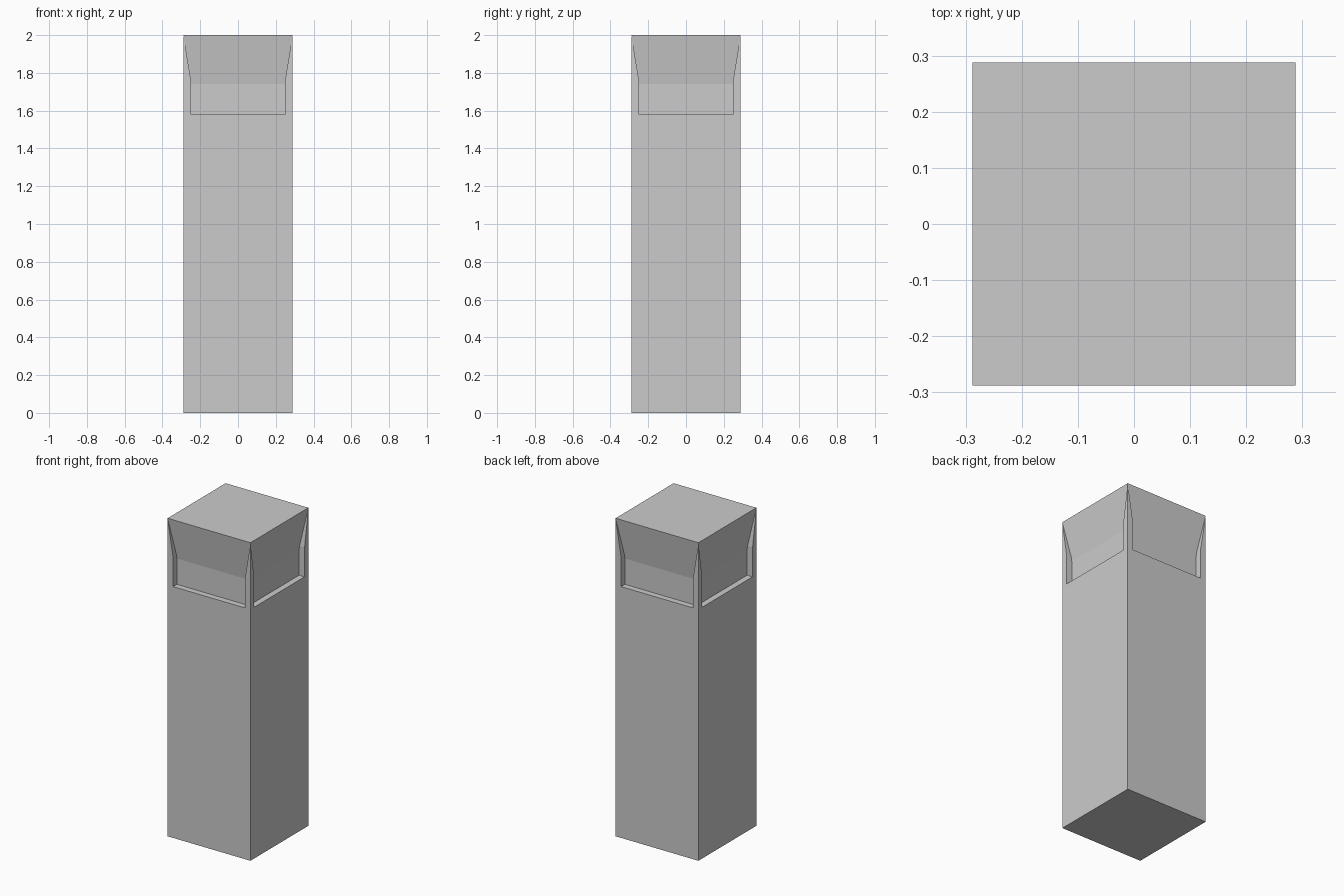
import bpy, bmesh

if "Cube" in bpy.data.objects:
    bpy.data.objects.remove(bpy.data.objects["Cube"])

W = 0.288    # outer half width
R = 0.25     # recessed half width


def loft(name, sections):
    """Stack square sections (x0, y0, x1, y1, z) into a closed solid."""
    bm = bmesh.new()
    rings = [[bm.verts.new(p) for p in ((x0, y0, z), (x1, y0, z), (x1, y1, z), (x0, y1, z))]
             for x0, y0, x1, y1, z in sections]
    for a, b in zip(rings, rings[1:]):
        for i in range(4):
            j = (i + 1) % 4
            bm.faces.new((a[i], a[j], b[j], b[i]))
    bm.faces.new(rings[0][::-1])
    bm.faces.new(rings[-1])
    bmesh.ops.recalc_face_normals(bm, faces=bm.faces)
    mesh = bpy.data.meshes.new(name)
    bm.to_mesh(mesh)
    bm.free()
    obj = bpy.data.objects.new(name, mesh)
    bpy.context.collection.objects.link(obj)
    return obj


# Pillar shaft with a recessed neck flaring out to the flat top
loft("pillar_body", [(-h, -h, h, h, z) for h, z in
                     ((W, 0), (W, 1.58), (R, 1.58), (R, 1.742), (W, 2.0))])

# Corner posts framing the recesses, tapering to a point at the top
for sx in (-1, 1):
    for sy in (-1, 1):
        loft("corner_post", [(sx * h, sy * h, sx * W, sy * W, z) for h, z in
                             ((R, 1.58), (R, 1.765), (W - 0.0005, 1.995))])
